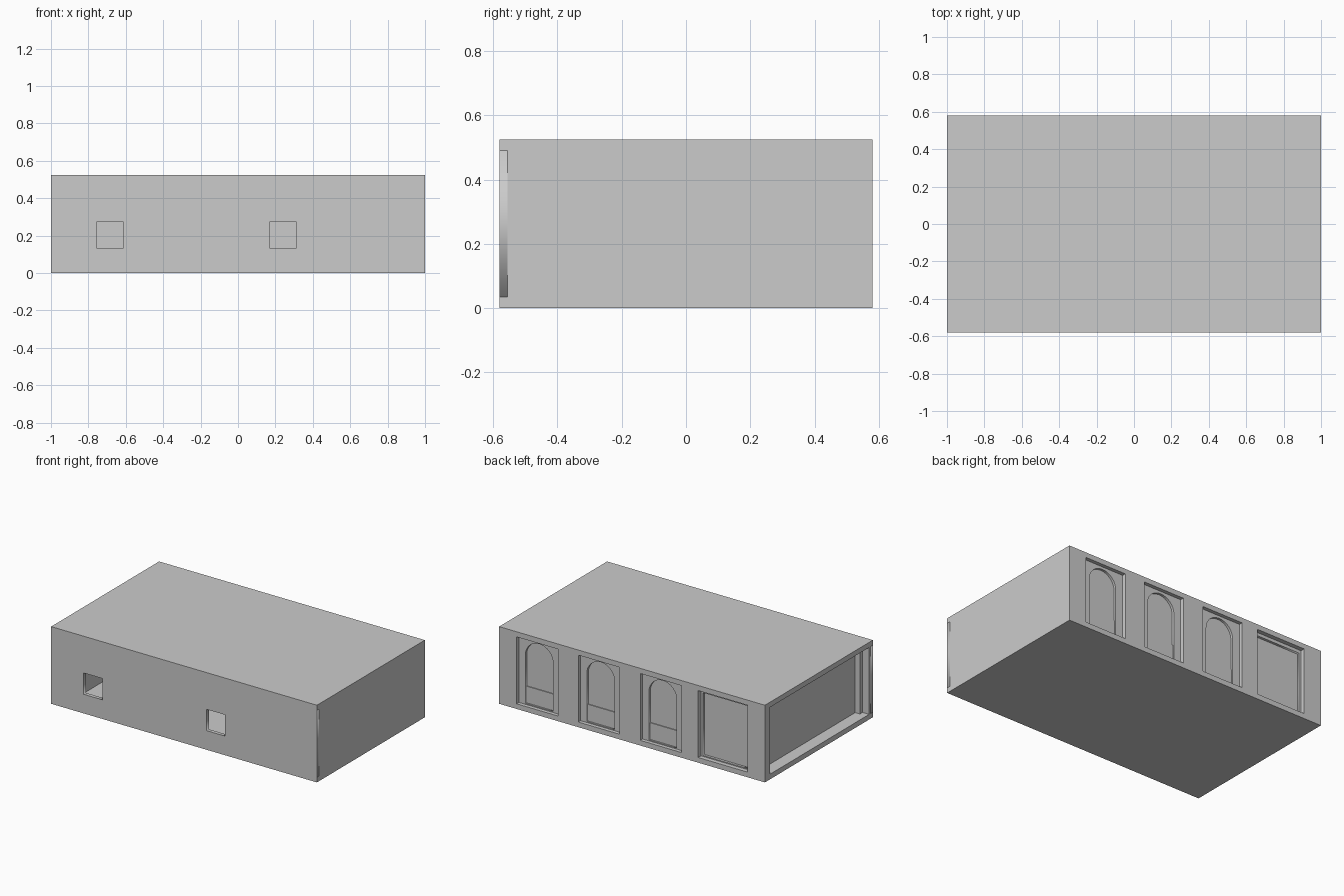
import bpy, math
from mathutils import Matrix

if "Cube" in bpy.data.objects:
    bpy.data.objects.remove(bpy.data.objects["Cube"])

HX, HY, Z0, Z1, TOP = 1.0, 0.58, 0.035, 0.49, 0.525


def box(name, x0, x1, y0, y1, z0, z1):
    bpy.ops.mesh.primitive_cube_add(size=1, location=((x0 + x1) / 2, (y0 + y1) / 2, (z0 + z1) / 2))
    ob = bpy.context.object
    ob.name = name
    ob.scale = (x1 - x0, y1 - y0, z1 - z0)
    return ob


def rect(x0, x1, z0, z1):
    return [(x0, z0), (x1, z0), (x1, z1), (x0, z1)]


def arch(cx, r, z0, spring, n=16):
    arc = [(cx + r * math.cos(math.pi * i / n), spring + r * math.sin(math.pi * i / n)) for i in range(n + 1)]
    return [(cx - r, z0), (cx + r, z0)] + arc


def plate(name, outlines, y0, y1):
    """Upright plate in the xz plane; later outlines are holes."""
    cu = bpy.data.curves.new(name + "_outline", 'CURVE')
    cu.dimensions = '2D'
    cu.fill_mode = 'BOTH'
    cu.extrude = (y1 - y0) / 2
    for pts in outlines:
        sp = cu.splines.new('POLY')
        sp.points.add(len(pts) - 1)
        for p, (x, z) in zip(sp.points, pts):
            p.co = (x, z, 0, 1)
        sp.use_cyclic_u = True
    tmp = bpy.data.objects.new(name + "_tmp", cu)
    bpy.context.collection.objects.link(tmp)
    bpy.context.view_layer.update()
    me = bpy.data.meshes.new_from_object(tmp.evaluated_get(bpy.context.evaluated_depsgraph_get()))
    me.transform(Matrix.Translation((0, (y0 + y1) / 2, 0)) @ Matrix.Rotation(math.pi / 2, 4, 'X'))
    bpy.data.objects.remove(tmp)
    ob = bpy.data.objects.new(name, me)
    bpy.context.collection.objects.link(ob)
    return ob


# Floor and roof slabs
box("floor_slab", -HX, HX, -HY, HY, 0, Z0)
box("roof_slab", -HX, HX, -HY, HY, Z1, TOP)

# Front wall with two small square windows, and the plain right wall
plate("front_wall", [rect(-HX, HX, Z0, Z1), rect(-0.755, -0.615, 0.13, 0.275),
                     rect(0.17, 0.31, 0.13, 0.275)], -HY, -HY + 0.025)
box("right_wall", HX - 0.025, HX, -HY + 0.025, HY - 0.055, Z0, Z1)

# Back wall piers between the four bays
bays = [(-0.868, -0.498), (-0.374, -0.062), (0.094, 0.404), (0.556, 0.868)]
edges = [-HX] + [e for b in bays for e in b] + [HX]
for i in range(0, len(edges), 2):
    box(f"back_pier_{i // 2}", edges[i], edges[i + 1], HY - 0.055, HY, Z0, Z1)

# Arched bays: stepped frame, glass pane, panel below the sill
for i, (a, b) in enumerate(bays[1:]):
    cx = (a + b) / 2 + 0.004
    plate(f"arch_frame_{i}", [rect(a, b, Z0, Z1), arch(cx, 0.105, 0.042, 0.368)], 0.53, 0.555)
    box(f"arch_glass_{i}", cx - 0.11, cx + 0.11, 0.532, 0.539, 0.15, 0.48)
    box(f"arch_lower_panel_{i}", cx - 0.11, cx + 0.11, 0.526, 0.545, Z0, 0.155)

# Rectangular bay: stepped door frame and leaf
a, b = bays[0]
plate("door_frame", [rect(a, b, Z0, Z1), rect(a + 0.015, b - 0.015, 0.042, Z1 - 0.022)], 0.525, 0.55)
box("door_leaf", a + 0.01, b - 0.01, 0.525, 0.533, Z0, Z1 - 0.015)

# Open left end: stepped jambs and a recessed partition
box("left_end_post", -HX, -0.95, -HY + 0.025, -0.54, Z0, Z1)
box("left_inner_jamb", -0.95, -0.88, -HY + 0.025, -0.512, Z0, Z1)
box("left_inner_jamb_back", -0.95, -0.88, 0.505, HY - 0.055, Z0, Z1)
box("left_partition", -0.915, -0.88, -0.512, 0.505, Z0, Z1)
